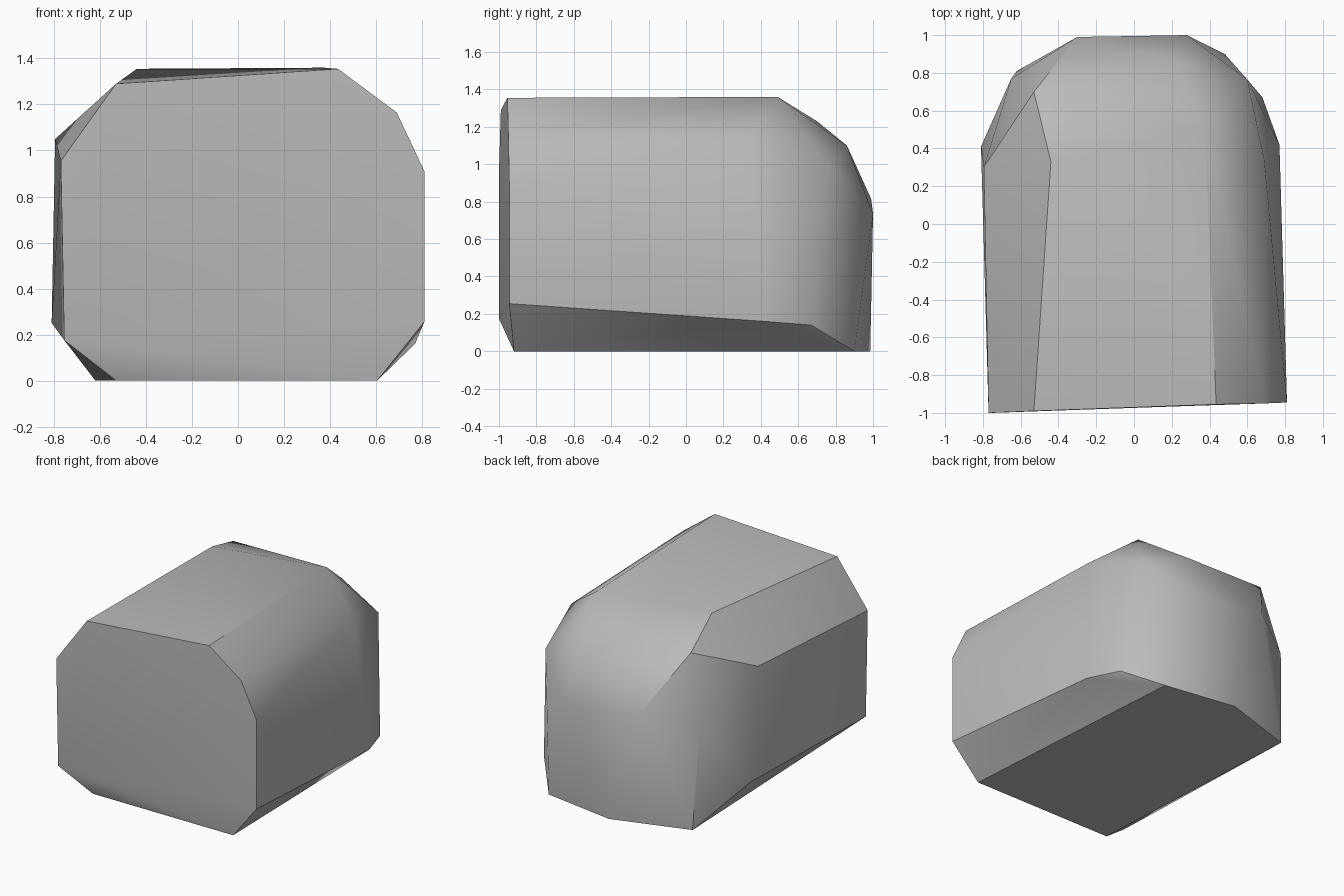
import bpy
import bmesh
import math

old = bpy.data.objects.get("Cube")
if old:
    bpy.data.objects.remove(old, do_unlink=True)

# Stone colour
stone = bpy.data.materials.new("stone grey")
stone.use_nodes = True
grey = (0.5, 0.5, 0.5, 1)
stone.diffuse_color = grey
stone.node_tree.nodes["Principled BSDF"].inputs["Base Color"].default_value = grey

# Flat cut front end: outline corners, clockwise from the top
front_end = [
    (0.435, -0.955, 1.355), (0.69, -0.95, 1.165), (0.81, -0.945, 0.91),
    (0.81, -0.945, 0.255), (0.605, -0.92, 0), (-0.53, -0.92, 0),
    (-0.755, -1, 0.175), (-0.77, -1, 0.955), (-0.53, -0.99, 1.29),
]
# Ring where the straight body meets the rounded back
shoulder = [
    (0.375, 0.49, 1.36), (0.69, 0.34, 1.125), (0.77, 0.42, 0.16),
    (0.68, 0.67, 0.14), (-0.62, 0.81, 0), (-0.81, 0.41, 0.25),
    (-0.795, 0.3, 1.05), (-0.44, 0.33, 1.355),
]
# Rounded back end
back_end = [
    (0.24, 0.86, 1.1), (0.6, 0.765, 0.985), (0.48, 0.9, 0),
    (-0.066, 0.985, 0), (0.28, 1, 0.735), (-0.3, 0.99, 0.815),
    (-0.65, 0.77, 0.72), (-0.53, 0.7, 1.23),
]

# Wrap the corners in a faceted convex skin
bm = bmesh.new()
for corner in front_end + shoulder + back_end:
    bm.verts.new(corner)
hull = bmesh.ops.convex_hull(bm, input=bm.verts[:])
loose = [g for g in set(hull["geom_interior"] + hull["geom_unused"])
         if isinstance(g, bmesh.types.BMVert)]
bmesh.ops.delete(bm, geom=loose, context="VERTS")
bmesh.ops.dissolve_limit(bm, angle_limit=math.radians(1),
                         verts=bm.verts[:], edges=bm.edges[:])
bmesh.ops.recalc_face_normals(bm, faces=bm.faces[:])

mesh = bpy.data.meshes.new("boulder")
bm.to_mesh(mesh)
bm.free()
mesh.materials.append(stone)
boulder = bpy.data.objects.new("boulder", mesh)
bpy.context.collection.objects.link(boulder)

# Soft shading across shallow edges, crisp on the steep ones
bpy.ops.object.select_all(action="DESELECT")
boulder.select_set(True)
bpy.context.view_layer.objects.active = boulder
bpy.ops.object.shade_smooth_by_angle(angle=math.radians(30))
